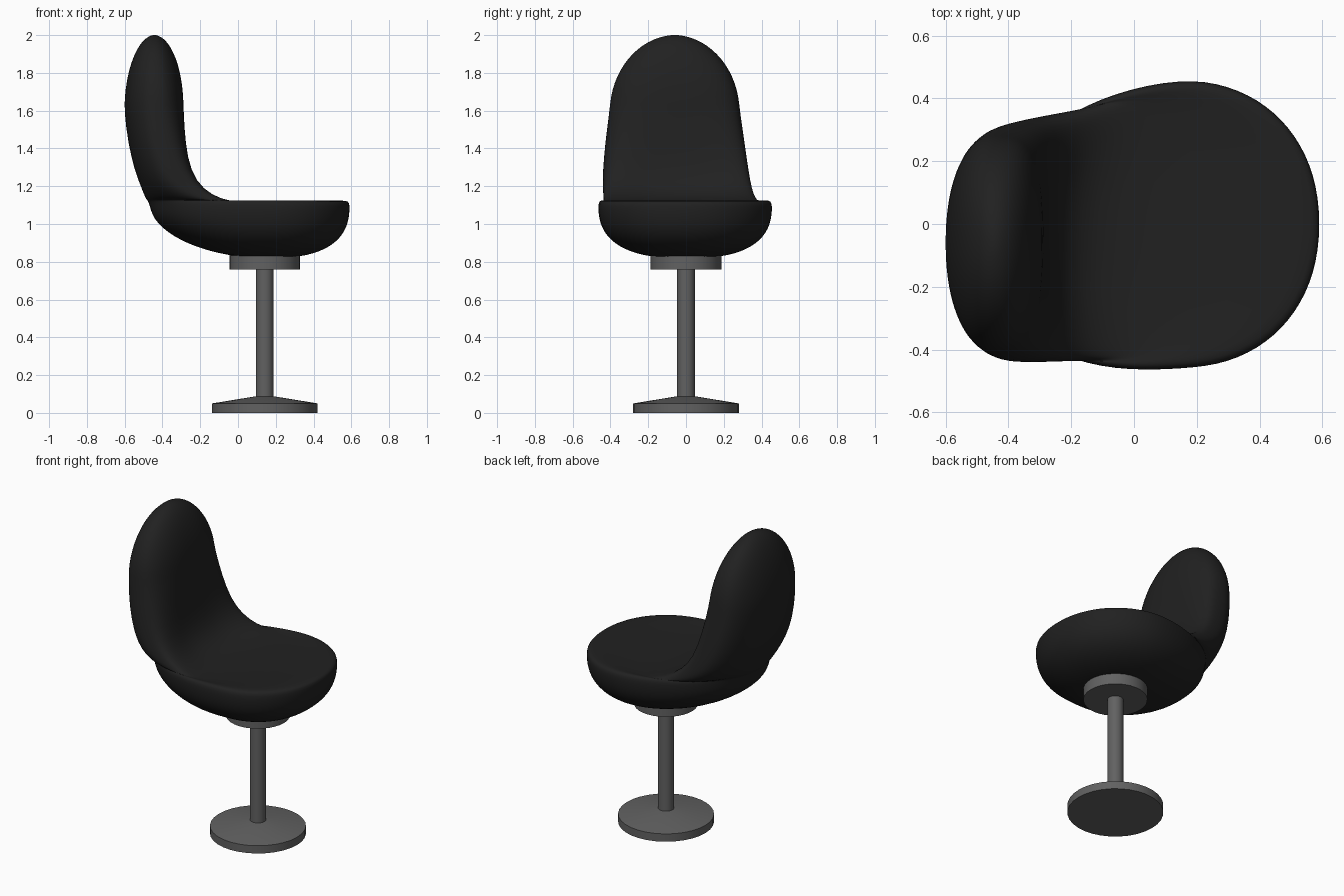
import bpy, bmesh, math

if "Cube" in bpy.data.objects:
    bpy.data.objects.remove(bpy.data.objects["Cube"])


def material(name, rgb):
    m = bpy.data.materials.new(name)
    m.diffuse_color = (*rgb, 1)
    m.use_nodes = True
    m.node_tree.nodes["Principled BSDF"].inputs["Base Color"].default_value = m.diffuse_color
    return m


BLACK = material("black upholstery", (0.015, 0.015, 0.015))
GREY = material("dark grey metal", (0.12, 0.12, 0.12))


def make_object(name, bm, mat):
    bmesh.ops.recalc_face_normals(bm, faces=bm.faces)
    me = bpy.data.meshes.new(name)
    bm.to_mesh(me)
    bm.free()
    me.materials.append(mat)
    ob = bpy.data.objects.new(name, me)
    bpy.context.collection.objects.link(ob)
    bpy.ops.object.select_all(action='DESELECT')
    ob.select_set(True)
    bpy.context.view_layer.objects.active = ob
    return ob


def loft(rings):
    bm = bmesh.new()
    loops = [[bm.verts.new(p) for p in r] for r in rings]
    n = len(loops[0])
    for a, b in zip(loops, loops[1:]):
        for i in range(n):
            j = (i + 1) % n
            bm.faces.new((a[i], a[j], b[j], b[i]))
    bm.faces.new(loops[0][::-1])
    bm.faces.new(loops[-1])
    return bm


def power(v, e):
    return math.copysign(abs(v) ** e, v)


def shell_ring(zb, zf, xb, xm, xf, h, dish, nf, n=40):
    """Egg-shaped slice: back height, front height, x back / widest / front, half width."""
    pts = []
    for i in range(n):
        t = 2 * math.pi * (i + 0.5) / n
        c, s = math.cos(t), math.sin(t)
        e = 2 / (nf if c > 0 else 2.15)
        cx, sy = power(c, e), power(s, e)
        x = xm + cx * ((xf - xm) if c > 0 else (xm - xb))
        if c > 0:
            x -= dish * (1 - sy * sy)
        lean = -0.06 * min(1, max(0, (0.15 - x) / 0.55))
        f = (1 + c) / 2
        pts.append((x, h * sy + lean, zb + (zf - zb) * f))
    return pts


def arc(u, e):
    """Radius of a rounded dome at relative height u."""
    return (1 - u ** e) ** (1 / e)


slices = []
# Rounded bowl under the seat
for k in range(9):
    u = math.cos(math.radians(10 + 10 * k))
    z = 1.10 - 0.283 * u
    r, rb = arc(u, 2.6), arc(u, 1.9)
    slices.append((z, z, .15 - .62 * rb, .15, .15 + .443 * r, .46 * r, 0, 2.15))

# Seat rim, seat surface and lower backrest
slices += [
    (1.12, 1.12, -.478, .14, .586, .452, 0, 2.15),
    (1.125, 1.127, -.482, .11, .56, .437, 0, 2.15),
    (1.132, 1.115, -.487, .02, .35, .42, 0, 2.3),
    (1.142, 1.100, -.492, -.08, .13, .408, .10, 2.8),
    (1.16, 1.12, -.50, -.18, -.02, .40, .11, 3.4),
    (1.20, 1.18, -.515, -.29, -.13, .393, .09, 3.8),
    (1.28, 1.28, -.547, -.37, -.205, .385, .06, 3.6),
    (1.43, 1.43, -.583, -.42, -.245, .37, .035, 3.2),
]

# Domed top of the backrest
for k in range(9):
    u = math.sin(math.radians(10.8 * k))
    r = arc(u, 1.95)
    z = 1.60 + 0.402 * u
    slices.append((z, z, -.443 - .16 * r, -.443, -.443 + .165 * r, .346 * r,
                   .01 * (1 - u), 2.8 - .8 * u))

shell = make_object("seat_shell", loft([shell_ring(*s) for s in slices]), BLACK)
bpy.ops.object.shade_smooth()
sub = shell.modifiers.new("smooth", 'SUBSURF')
sub.levels = sub.render_levels = 1


# Turned metal parts around the pedestal axis
def turned(name, profile, n=32):
    def ring(r, z):
        return [(0.142 + r * math.cos(2 * math.pi * i / n),
                 r * math.sin(2 * math.pi * i / n), z) for i in range(n)]
    make_object(name, loft([ring(r, z) for r, z in profile]), GREY)
    bpy.ops.object.shade_smooth_by_angle(angle=math.radians(30))


turned("base_plate", [(.28, 0), (.28, .05), (.047, .088)])
turned("column", [(.047, .08), (.047, .78)])
turned("seat_mount", [(.187, .76), (.187, .835)])
